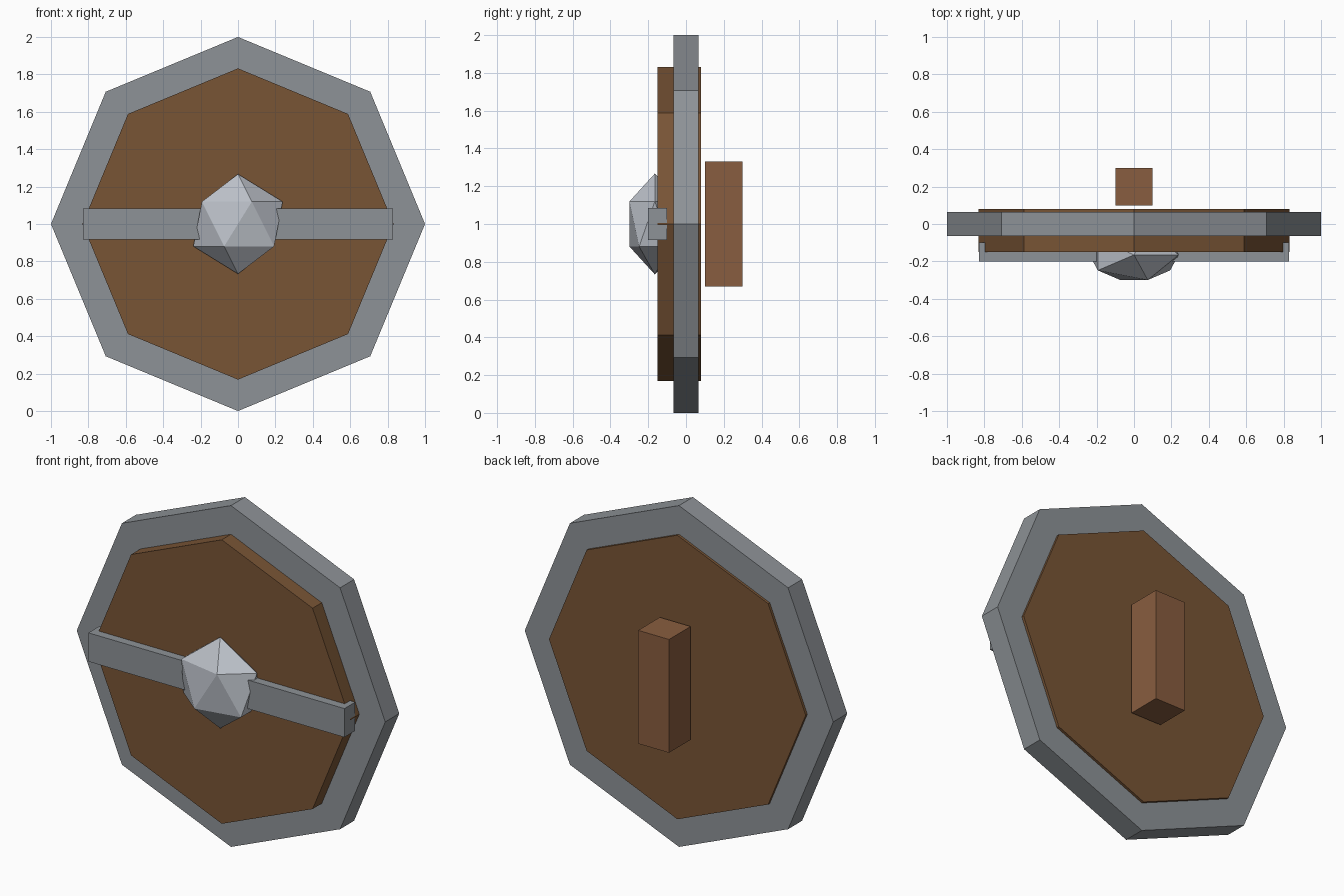
import bpy
from math import pi

if "Cube" in bpy.data.objects:
    bpy.data.objects.remove(bpy.data.objects["Cube"])


def material(name, rgb):
    m = bpy.data.materials.new(name)
    m.diffuse_color = (*rgb, 1)
    m.use_nodes = True
    m.node_tree.nodes["Principled BSDF"].inputs["Base Color"].default_value = m.diffuse_color
    return m


STEEL = material("steel", (0.27, 0.29, 0.31))
BRIGHT = material("bright_steel", (0.50, 0.53, 0.58))
WOOD = material("wood", (0.19, 0.09, 0.036))
GRIP = material("grip_wood", (0.25, 0.11, 0.05))


def finish(name, mat):
    ob = bpy.context.object
    ob.name = name
    ob.data.materials.append(mat)
    bpy.ops.object.transform_apply(location=False, rotation=True, scale=True)
    return ob


def octagon(name, radius, y0, y1, mat):
    bpy.ops.mesh.primitive_cylinder_add(
        vertices=8, radius=radius, depth=y1 - y0,
        location=(0, (y0 + y1) / 2, 1), rotation=(pi / 2, 0, 0))
    return finish(name, mat)


def box(name, size, y, mat):
    bpy.ops.mesh.primitive_cube_add(size=1, location=(0, y, 1))
    bpy.context.object.scale = size
    return finish(name, mat)


# Metal rim with the thicker wooden board set through it
octagon("rim", 1.0, -0.065, 0.065, STEEL)
octagon("board", 0.832, -0.15, 0.08, WOOD)

# Metal band across the front
box("front_band", (1.66, 0.10, 0.168), -0.15, STEEL)

# Flattened faceted boss in the middle
bpy.ops.mesh.primitive_ico_sphere_add(subdivisions=1, radius=1, location=(0, -0.165, 1))
bpy.context.object.scale = (0.267, 0.158, 0.267)
finish("boss", BRIGHT)

# Wooden grip behind the board
box("grip", (0.2, 0.2, 0.664), 0.2, GRIP)
